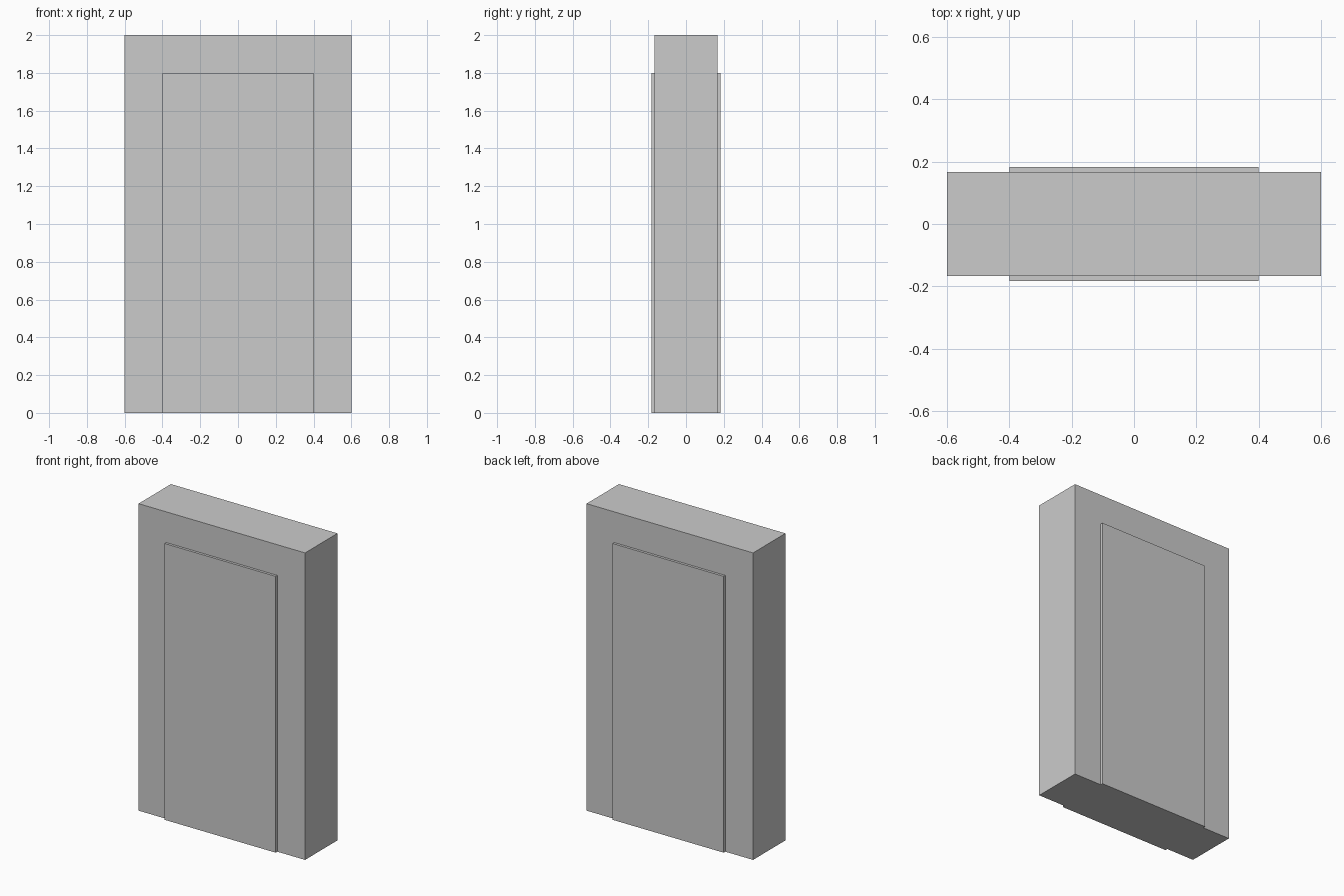
import bpy, bmesh
from mathutils import Matrix, Vector

if "Cube" in bpy.data.objects:
    bpy.data.objects.remove(bpy.data.objects["Cube"])

W, D, H = 1.2, 1 / 3, 2.0            # wall slab size
DOOR_HALF, DOOR_TOP, RAISE = 0.4, 1.8, 1 / 60

# Door surround: upright slab standing on the ground
bm = bmesh.new()
bmesh.ops.create_cube(bm, size=1, matrix=Matrix.Translation((0, 0, H / 2)) @ Matrix.Diagonal((W, D, H, 1)))

# Cut the door outline into the slab
for co, no in (((-DOOR_HALF, 0, 0), (1, 0, 0)),
               ((DOOR_HALF, 0, 0), (1, 0, 0)),
               ((0, 0, DOOR_TOP), (0, 0, 1))):
    bmesh.ops.bisect_plane(bm, geom=bm.verts[:] + bm.edges[:] + bm.faces[:],
                           plane_co=co, plane_no=no)
bm.normal_update()

# Raise the door panel on the front and back
panels = []
for f in bm.faces:
    c = f.calc_center_median()
    if abs(f.normal.y) > 0.9 and abs(c.x) < DOOR_HALF and c.z < DOOR_TOP:
        panels.append(f)
for f in bmesh.ops.extrude_discrete_faces(bm, faces=panels)["faces"]:
    side = 1 if f.calc_center_median().y > 0 else -1
    bmesh.ops.translate(bm, verts=f.verts[:], vec=Vector((0, side * RAISE, 0)))
bmesh.ops.recalc_face_normals(bm, faces=bm.faces[:])

# Merge the flat leftover cuts
bmesh.ops.dissolve_limit(bm, angle_limit=0.01, verts=bm.verts[:], edges=bm.edges[:])

mesh = bpy.data.meshes.new("door_with_frame")
bm.to_mesh(mesh)
bm.free()
bpy.context.collection.objects.link(bpy.data.objects.new("door_with_frame", mesh))
